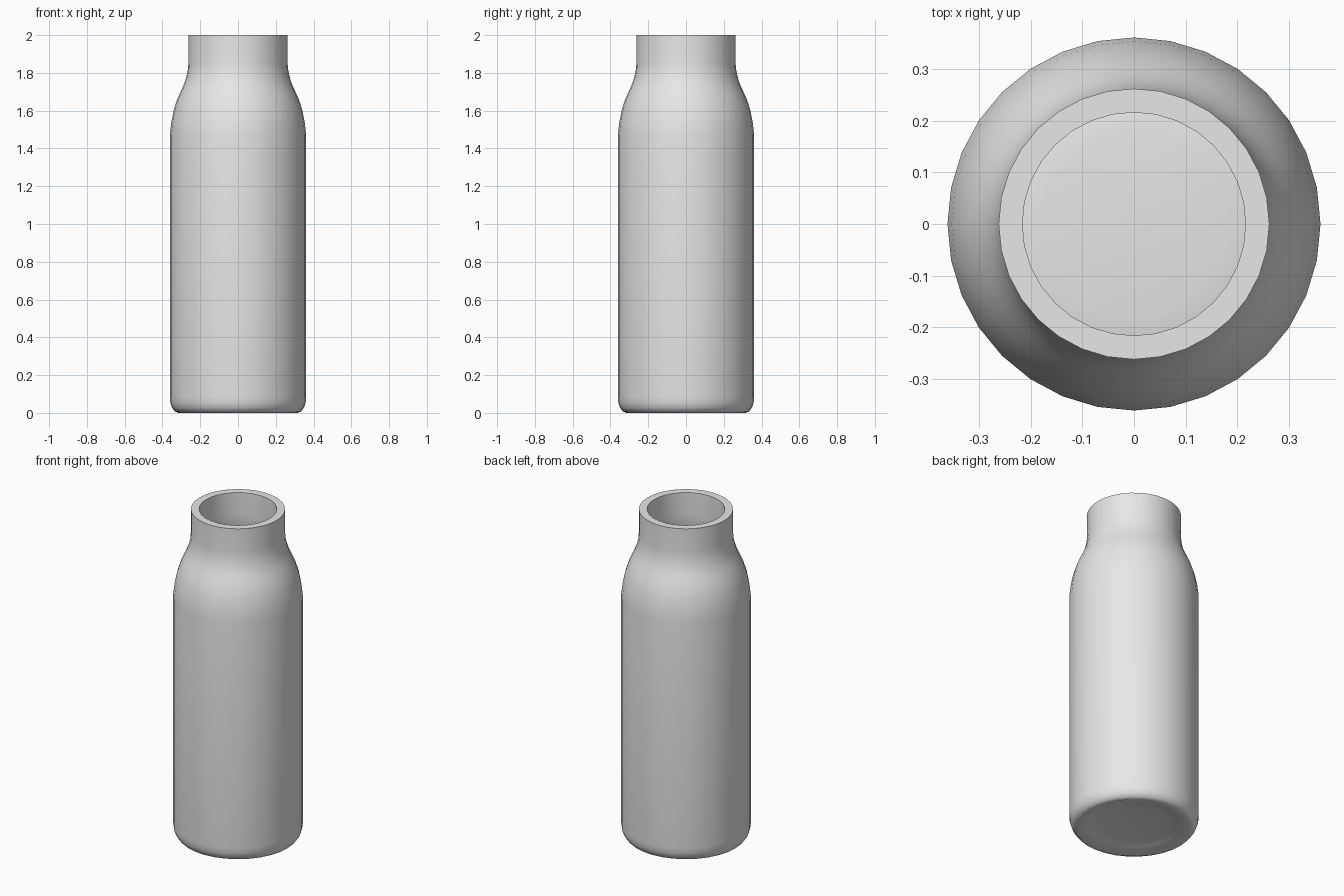
import bpy
import math
from mathutils import Vector

SEGMENTS = 32
WALL = 0.046

cube = bpy.data.objects.get("Cube")
if cube:
    bpy.data.objects.remove(cube, do_unlink=True)


def make_material(name, color):
    mat = bpy.data.materials.new(name)
    mat.use_nodes = True
    mat.diffuse_color = color
    mat.node_tree.nodes["Principled BSDF"].inputs["Base Color"].default_value = color
    return mat


def offset_inward(points, distance):
    """Shift a (radius, height) profile towards the inside of the bottle."""
    result = []
    for i, p in enumerate(points):
        before = Vector(points[max(i - 1, 0)])
        after = Vector(points[min(i + 1, len(points) - 1)])
        along = (after - before).normalized()
        result.append((p[0] - along.y * distance, p[1] + along.x * distance))
    return result


def lathe(name, profile, mat):
    """Revolve a profile whose two ends are closed by flat discs."""
    verts, faces = [], []
    for radius, height in profile:
        for s in range(SEGMENTS):
            a = 2 * math.pi * s / SEGMENTS
            verts.append((radius * math.cos(a), radius * math.sin(a), height))
    for r in range(len(profile) - 1):
        for s in range(SEGMENTS):
            t = (s + 1) % SEGMENTS
            low, high = r * SEGMENTS, (r + 1) * SEGMENTS
            faces.append((low + s, low + t, high + t, high + s))
    faces.append(tuple(reversed(range(SEGMENTS))))
    faces.append(tuple(range(len(verts) - SEGMENTS, len(verts))))
    mesh = bpy.data.meshes.new(name)
    mesh.from_pydata(verts, [], faces)
    mesh.materials.append(mat)
    obj = bpy.data.objects.new(name, mesh)
    bpy.context.collection.objects.link(obj)
    return obj


# Outer skin: raised base, rounded foot, straight body, S-shaped shoulder, neck
base = [(0.18, 0.03), (0.25, 0.022), (0.315, 0.0)]
foot = [(0.335, 0.008), (0.35, 0.028), (0.358, 0.052), (0.361, 0.085)]
shoulder = [(0.361, 1.47), (0.353, 1.54), (0.34, 1.605), (0.322, 1.66),
            (0.302, 1.705), (0.286, 1.74), (0.273, 1.78), (0.265, 1.82),
            (0.262, 1.86)]
outer = base + foot + shoulder + [(0.262, 2.0)]

# Inner skin follows the outer one at wall thickness
inner_floor = [(r, z + WALL) for r, z in base[:2]] + [(0.285, 0.055)]
inner_wall = offset_inward(foot[2:] + shoulder, WALL)
inner = inner_floor + inner_wall + [(0.262 - WALL, 2.0)]

grey = make_material("plain_grey", (0.8, 0.8, 0.8, 1.0))
bottle = lathe("bottle", outer + inner[::-1], grey)

bpy.ops.object.select_all(action="DESELECT")
bottle.select_set(True)
bpy.context.view_layer.objects.active = bottle
bpy.ops.object.shade_smooth_by_angle(angle=math.radians(50))
